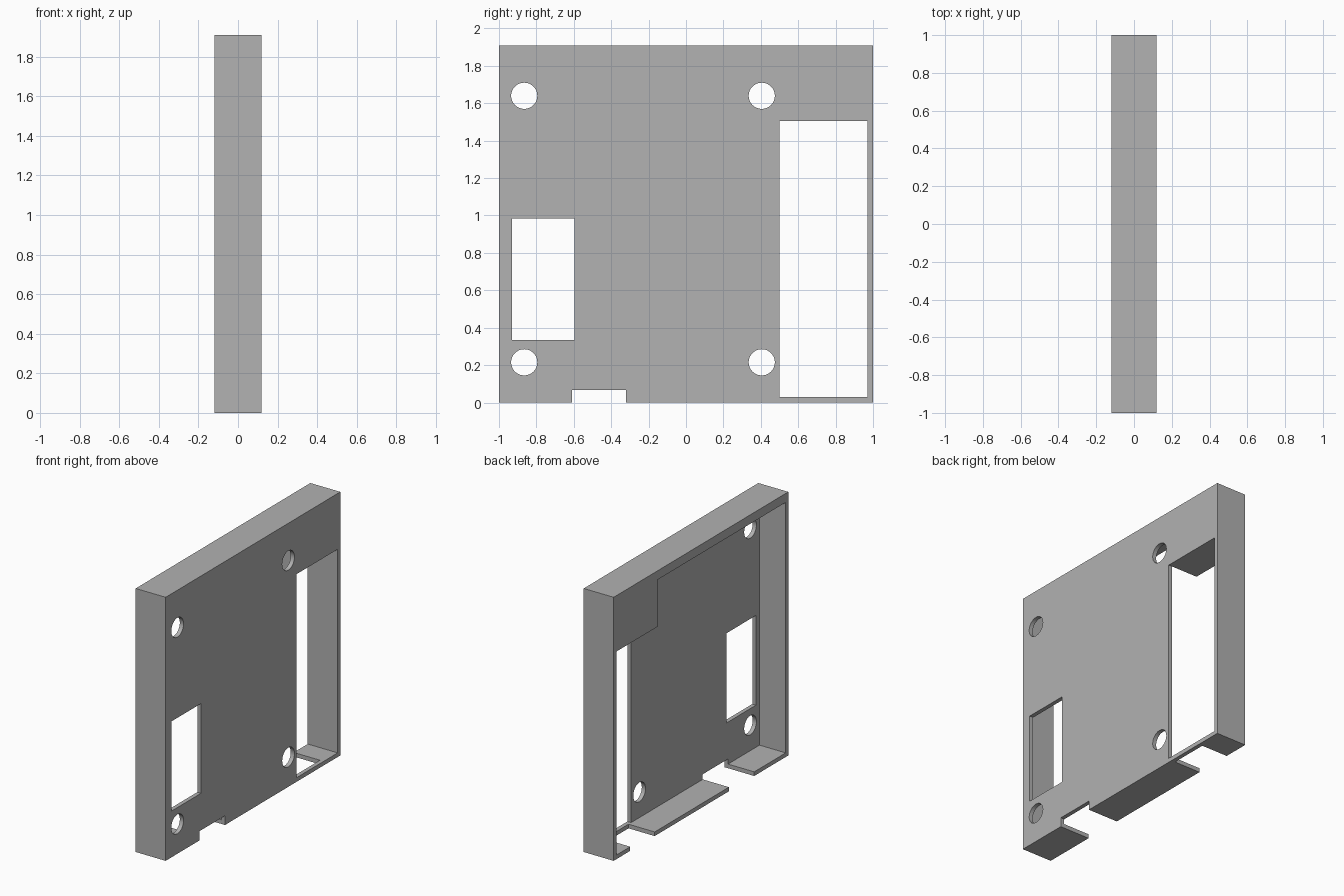
import bpy

cube = bpy.data.objects.get("Cube")
if cube:
    bpy.data.objects.remove(cube, do_unlink=True)

# Overall dimensions
HALF_X, HALF_Y, HEIGHT = 0.12, 1.0, 1.91
WALL = 0.03                      # plate, side and bottom thickness
INNER_X = HALF_X - WALL          # inner surface of the main plate
INNER_Y = HALF_Y - WALL
OUT = 0.1                        # overshoot of the cutters
SLOT_Y, SLOT_TOP = 0.5, 1.505
INNER_TOP = 1.845

grey = bpy.data.materials.new("plain grey")
grey.use_nodes = True
grey.diffuse_color = (0.445, 0.445, 0.445, 1)
grey.node_tree.nodes["Principled BSDF"].inputs["Base Color"].default_value = grey.diffuse_color


def box(name, x, y, z):
    """Axis-aligned box from (min, max) ranges."""
    spans = (x, y, z)
    bpy.ops.mesh.primitive_cube_add(size=1, location=[(a + b) / 2 for a, b in spans])
    ob = bpy.context.object
    ob.name = name
    ob.scale = [b - a for a, b in spans]
    bpy.ops.object.transform_apply(location=True, rotation=False, scale=True)
    return ob


def hole(y, z):
    """Round cutter along x, through the main plate only."""
    bpy.ops.mesh.primitive_cylinder_add(vertices=48, radius=0.07, depth=0.2,
                                        location=(HALF_X, y, z), rotation=(0, 1.570796, 0))
    ob = bpy.context.object
    ob.name = "screw_hole_cutter"
    return ob


def cut(target, cutter):
    cutter.hide_render = True
    mod = target.modifiers.new("cut", 'BOOLEAN')
    mod.operation = 'DIFFERENCE'
    mod.solver = 'EXACT'
    mod.object = cutter
    bpy.context.view_layer.objects.active = target
    bpy.ops.object.modifier_apply(modifier=mod.name)
    bpy.data.objects.remove(cutter, do_unlink=True)


# Shell body
shell = box("case_shell", (-HALF_X, HALF_X), (-HALF_Y, HALF_Y), (0, HEIGHT))
shell.data.materials.append(grey)

open_x = (-HALF_X - OUT, INNER_X)
through_x = (-HALF_X - OUT, HALF_X + OUT)

# Recess open towards -x; the upper corner block stays solid
cut(shell, box("recess_cutter", open_x, (-INNER_Y, SLOT_Y), (WALL, INNER_TOP)))

# Tall slot beside the corner block and rectangular window
cut(shell, box("slot_cutter", through_x, (SLOT_Y, INNER_Y), (WALL, SLOT_TOP)))
cut(shell, box("window_cutter", through_x, (-0.93, -0.595), (0.335, 0.985)))

# Bottom notches: one through the plate, one in the bottom wall only
cut(shell, box("plate_notch_cutter", through_x, (-0.61, -0.32), (-OUT, 0.067)))
cut(shell, box("wall_notch_cutter", open_x, (0.53, 0.81), (-OUT, WALL + 0.01)))

# Four screw holes
for hole_y in (-0.865, 0.405):
    for hole_z in (0.215, 1.64):
        cut(shell, hole(hole_y, hole_z))

bpy.ops.object.select_all(action='DESELECT')
shell.select_set(True)
bpy.context.view_layer.objects.active = shell
bpy.ops.object.shade_smooth_by_angle()
